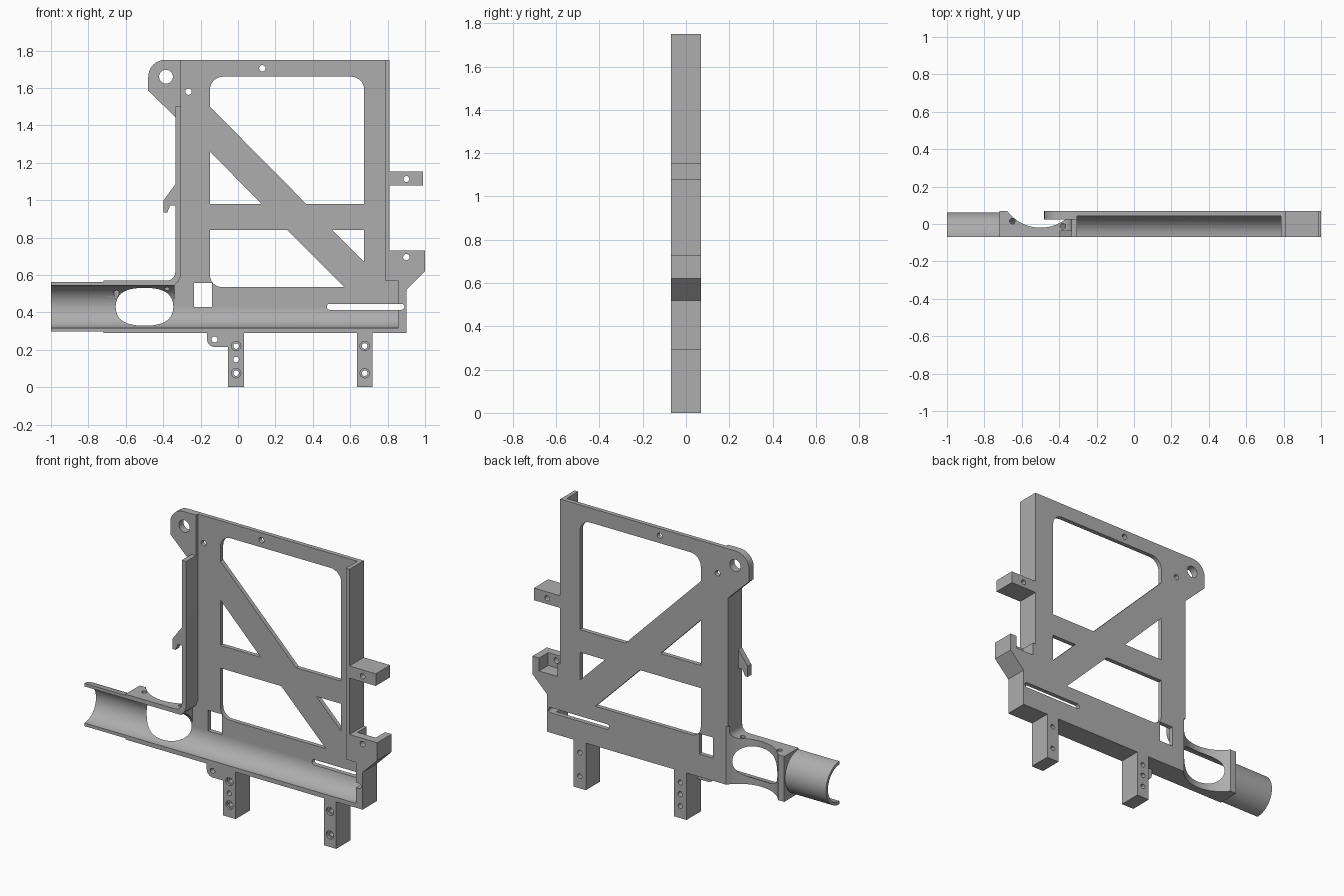
import bpy, bmesh, math
from mathutils import Vector

cube = bpy.data.objects.get("Cube")
if cube:
    bpy.data.objects.remove(cube, do_unlink=True)

gray = bpy.data.materials.new("plain gray")
gray.use_nodes = True
gray.diffuse_color = (0.42, 0.42, 0.42, 1)
gray.node_tree.nodes["Principled BSDF"].inputs["Base Color"].default_value = gray.diffuse_color

F, B = -0.07, 0.07          # front and back planes
PLATE = 0.043               # front of the thin back plate
AXIS_Z, BORE = 0.43, 0.113  # trough axis height and inner radius


def outline(points, steps=8):
    """Closed outline; a third value on a point rounds that corner."""
    result = []
    for i, p in enumerate(points):
        here = Vector(p[:2])
        if len(p) == 2:
            result.append(here)
            continue
        a = (Vector(points[i - 1][:2]) - here).normalized() * p[2]
        b = (Vector(points[(i + 1) % len(points)][:2]) - here).normalized() * p[2]
        for k in range(steps + 1):
            t = math.pi / 2 * k / steps
            result.append(here + a * (1 - math.sin(t)) + b * (1 - math.cos(t)))
    return result


def prism(name, points, start=F, end=B, axis="y"):
    """Extrude an outline along y (x,z points), x (y,z points) or z (x,y points)."""
    place = {"y": lambda u, v, w: (u, w, v),
             "x": lambda u, v, w: (w, u, v),
             "z": lambda u, v, w: (u, v, w)}[axis]
    bm = bmesh.new()
    face = bm.faces.new([bm.verts.new(place(p[0], p[1], start)) for p in outline(points)])
    grown = bmesh.ops.extrude_face_region(bm, geom=[face])["geom"]
    move = Vector(place(0, 0, end - start))
    bmesh.ops.translate(bm, vec=move, verts=[g for g in grown if isinstance(g, bmesh.types.BMVert)])
    bmesh.ops.recalc_face_normals(bm, faces=bm.faces)
    mesh = bpy.data.meshes.new(name)
    bm.to_mesh(mesh)
    bm.free()
    mesh.materials.append(gray)
    obj = bpy.data.objects.new(name, mesh)
    bpy.context.collection.objects.link(obj)
    return obj


def rect(x0, x1, z0, z1, r=None):
    corners = [(x0, z0), (x1, z0), (x1, z1), (x0, z1)]
    return [c + (r,) for c in corners] if r else corners


def circle(u, v, r, n=24):
    return [(u + r * math.cos(2 * math.pi * i / n), v + r * math.sin(2 * math.pi * i / n))
            for i in range(n)]


def cutter(points, start=-0.1, end=0.1, axis="y"):
    obj = prism("cutter", points, start, end, axis)
    obj.hide_render = True
    return obj


def carve(obj, cutters):
    for c in cutters:
        mod = obj.modifiers.new("cut", "BOOLEAN")
        mod.operation, mod.solver, mod.object = "DIFFERENCE", "EXACT", c
        bpy.context.view_layer.update()
        done = bpy.data.meshes.new_from_object(
            obj.evaluated_get(bpy.context.evaluated_depsgraph_get()))
        obj.modifiers.clear()
        obj.data = done
        bpy.data.objects.remove(c, do_unlink=True)


def smooth(obj):
    bpy.ops.object.select_all(action="DESELECT")
    obj.select_set(True)
    bpy.context.view_layer.objects.active = obj
    bpy.ops.object.shade_smooth_by_angle(angle=math.radians(30))


# Main frame: full-depth silhouette, then hollowed from the front
frame = prism("main_frame", [
    (-0.72, 0.29), (0.9, 0.29), (0.9, 0.52), (1, 0.62), (1, 0.73), (0.81, 0.73),
    (0.81, 1.75), (-0.305, 1.75), (-0.305, 1.5), (-0.335, 1.5),
    (-0.335, 0.57, 0.045), (-0.72, 0.57)])
carve(frame, [
    # shallow tray between the side walls
    cutter([(-0.34, AXIS_Z), (0.855, AXIS_Z), (0.855, 0.57), (0.785, 0.57), (0.785, 1.8),
            (-0.305, 1.8), (-0.305, 0.6), (-0.318, 0.565), (-0.34, 0.545)], -0.1, PLATE),
    # round trough and the scoop behind its open end
    cutter(circle(F, AXIS_Z, BORE, 64), -0.8, 0.855, "x"),
    cutter(circle(-0.5, 0.2, 0.22, 96), 0.2, 0.65, "z"),
    # windows left between the diagonal and the crossbar
    cutter([(-0.15, 1.5), (0.365, 0.98), (0.675, 0.98), (0.675, 1.66, 0.07), (-0.15, 1.66, 0.07)]),
    cutter([(-0.15, 0.98), (0.125, 0.98), (-0.15, 1.26)]),
    cutter([(-0.15, 0.84), (0.265, 0.84), (0.57, 0.535), (-0.15, 0.535, 0.065)]),
    cutter([(0.505, 0.84), (0.675, 0.84), (0.675, 0.67)]),
    # small opening and long slot
    cutter(rect(-0.235, -0.14, 0.43, 0.557)),
    cutter(rect(0.475, 0.89, 0.414, 0.446, 0.0155)),
    # pocket in the back of the lower bracket
    cutter(rect(0.83, 0.955, 0.65, 0.8), -0.02, 0.1),
    # screw holes
    cutter(circle(0.13, 1.705, 0.017)),
    cutter(circle(-0.265, 1.58, 0.017)),
    cutter(circle(0.9, 0.695, 0.017)),
    cutter(circle(-0.65, 0.015, 0.015), 0.45, 0.6, "z"),
    cutter(circle(-0.38, -0.012, 0.015), 0.45, 0.6, "z"),
])
smooth(frame)

# Half pipe sticking out of the trough
arc = [(math.cos(t), math.sin(t)) for t in (math.pi * (i / 32 - 0.5) for i in range(33))]
pipe = prism("half_pipe",
             [(F + 0.132 * c, AXIS_Z + 0.132 * s) for c, s in arc]
             + [(F + BORE * c, AXIS_Z + BORE * s) for c, s in reversed(arc)], -1, -0.72, "x")
smooth(pipe)

# Rounded ear at the upper corner
ear = prism("corner_ear", [(-0.305, 1.75), (-0.48, 1.75, 0.09), (-0.48, 1.585), (-0.335, 1.445),
                           (-0.335, 1.5), (-0.305, 1.5)], 0.025, B)
carve(ear, [cutter(circle(-0.385, 1.66, 0.037, 32))])
smooth(ear)

# Legs with countersunk screw holes
for name, x0, x1, plain in (("inner_leg", -0.053, 0.033, [0.148]), ("outer_leg", 0.635, 0.72, [])):
    leg = prism(name, rect(x0, x1, 0, 0.29))
    mid = (x0 + x1) / 2
    cuts = [cutter(circle(mid, z, 0.015)) for z in [0.075, 0.22] + plain]
    cuts += [cutter(circle(mid, z, 0.025), -0.1, -0.055) for z in (0.075, 0.22)]
    carve(leg, cuts)
    smooth(leg)

# Small rounded tab beside the inner leg
tab = prism("leg_tab", [(-0.053, 0.29), (-0.165, 0.29), (-0.165, 0.215, 0.04), (-0.053, 0.215)],
            F, -0.035)
carve(tab, [cutter(circle(-0.125, 0.255, 0.016))])
smooth(tab)

# Side prong
prong = prism("side_prong", rect(0.81, 0.99, 1.078, 1.153))
carve(prong, [cutter(circle(0.9, 1.113, 0.016))])
smooth(prong)

# Hook on the side wall
prism("wall_hook", [(-0.335, 1.085), (-0.397, 1.0), (-0.397, 0.935), (-0.378, 0.935),
                    (-0.362, 0.972), (-0.335, 0.972)], F, -0.035)
